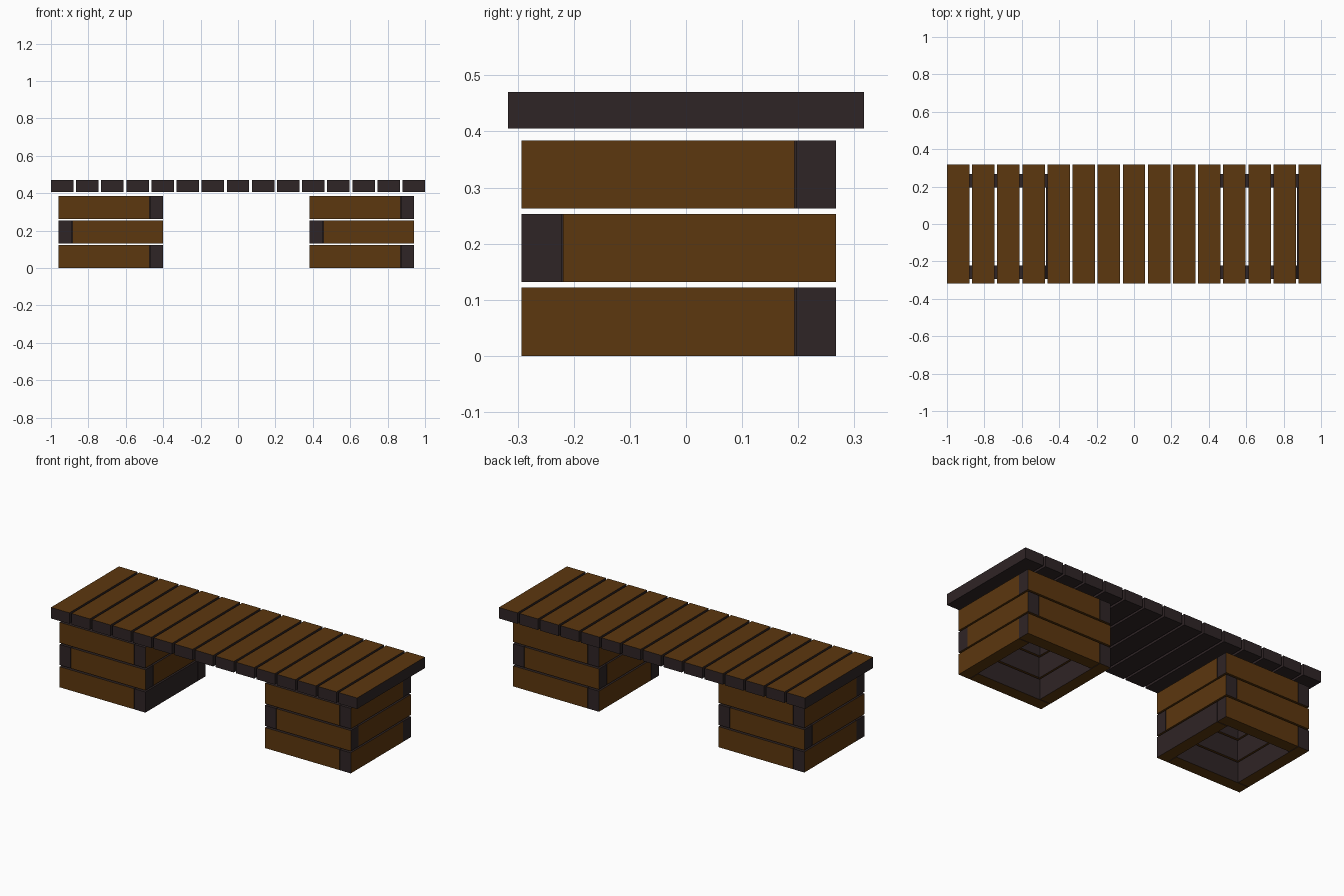
import bpy, bmesh
from mathutils import Vector

if "Cube" in bpy.data.objects:
    bpy.data.objects.remove(bpy.data.objects["Cube"])


def material(name, rgb):
    m = bpy.data.materials.new(name)
    m.diffuse_color = (*rgb, 1.0)
    m.use_nodes = True
    m.node_tree.nodes["Principled BSDF"].inputs["Base Color"].default_value = m.diffuse_color
    return m


BROWN = material("brown wood", (0.107, 0.038, 0.0045))
DARK = material("dark wood", (0.028, 0.018, 0.019))


def block(name, lo, hi, brown_dirs):
    """Box from corner lo to corner hi; faces along brown_dirs are brown, others dark."""
    bm = bmesh.new()
    bmesh.ops.create_cube(bm, size=1.0)
    lo, hi = Vector(lo), Vector(hi)
    for v in bm.verts:
        v.co = Vector([(lo[i] + hi[i]) / 2 + v.co[i] * (hi[i] - lo[i]) for i in range(3)])
    bm.normal_update()
    for f in bm.faces:
        is_brown = any(f.normal.dot(Vector(d)) > 0.9 for d in brown_dirs)
        f.material_index = 0 if is_brown else 1
    me = bpy.data.meshes.new(name)
    bm.to_mesh(me)
    bm.free()
    me.materials.append(BROWN)
    me.materials.append(DARK)
    ob = bpy.data.objects.new(name, me)
    bpy.context.collection.objects.link(ob)
    return ob


# Seat: a row of cross slats, brown on top only
SLATS, WIDTH = 15, 0.12
for i in range(SLATS):
    x = -1 + i * (2 - WIDTH) / (SLATS - 1)
    block(f"seat_slat_{i + 1}", (x, -0.317, 0.405), (x + WIDTH, 0.317, 0.470), [(0, 0, 1)])

# Bases: three stacked layers of four beams in a pinwheel, alternating direction
T, GAP, H = 0.071, 0.003, 0.1215
Y0, Y1 = -0.293, 0.267
DOWN = (0, 0, -1)


def base(side, x0, x1):
    for layer in range(3):
        z0 = layer * 0.1312
        z1 = z0 + H
        odd = layer % 2
        a, b = (T + GAP, 0) if odd else (0, T + GAP)   # trims at each beam's two ends
        tag = f"{side}_base_layer_{layer + 1}"
        # one inner beam is turned so its dark face shows outwards
        turned = side == "left" and layer == 0
        right_dir = (-1, 0, 0) if turned else (1, 0, 0)
        block(tag + "_front_beam", (x0 + a, Y0, z0), (x1 - b, Y0 + T, z1), [(0, -1, 0), DOWN])
        block(tag + "_right_beam", (x1 - T, Y0 + a, z0), (x1, Y1 - b, z1), [right_dir, DOWN])
        block(tag + "_back_beam", (x0 + b, Y1 - T, z0), (x1 - a, Y1, z1), [(0, 1, 0), DOWN])
        block(tag + "_left_beam", (x0, Y0 + b, z0), (x0 + T, Y1 - a, z1), [(-1, 0, 0), DOWN])


base("left", -0.96, -0.40)
base("right", 0.382, 0.942)
